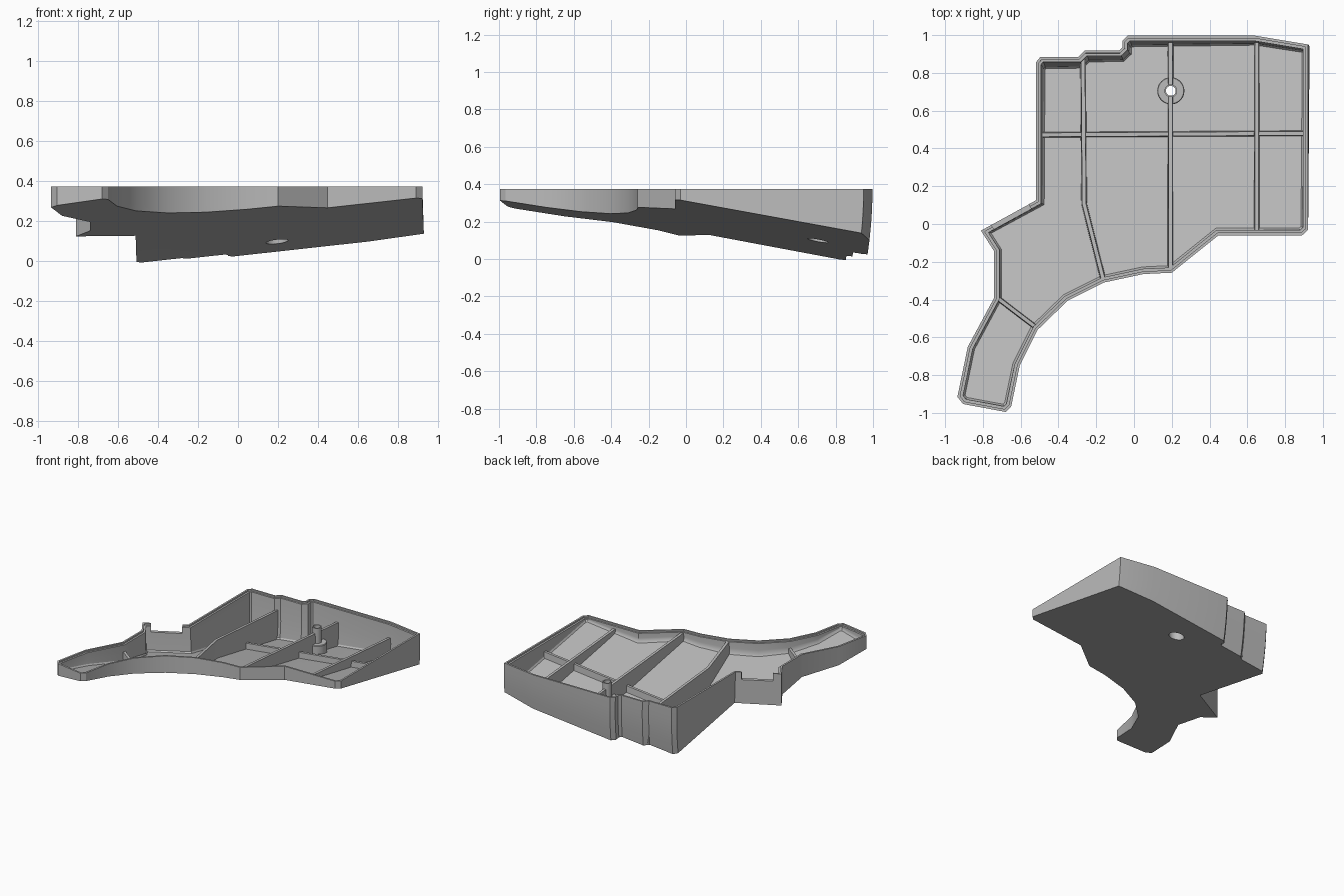
import bpy, bmesh, math
from mathutils import Vector, Matrix

if "Cube" in bpy.data.objects:
    bpy.data.objects.remove(bpy.data.objects["Cube"])

RIM = 0.375
FLOOR = 0.03
POST = (0.195, 0.705)

grey = bpy.data.materials.new("plastic_grey")
grey.use_nodes = True
grey.diffuse_color = (0.5, 0.5, 0.5, 1)
grey.node_tree.nodes["Principled BSDF"].inputs["Base Color"].default_value = (0.5, 0.5, 0.5, 1)

# Plan outline of the rim, clockwise from the back
OUTLINE = [Vector(p) for p in [
    (-.035, .997), (.64, .997), (.922, .95), (.922, -.03), (.89, -.06), (.447, -.06),
    (.2, -.258), (.05, -.265), (-.16, -.31), (-.35, -.405), (-.51, -.56), (-.605, -.75),
    (-.65, -.965), (-.68, -.995), (-.905, -.953), (-.935, -.915), (-.88, -.65),
    (-.74, -.39), (-.74, -.145), (-.81, -.035), (-.52, .125), (-.52, .855), (-.495, .885),
    (-.295, .885), (-.262, .918), (-.08, .918), (-.062, .935), (-.062, .97)]]


def under(x, y):
    """Height of the sloping underside."""
    return 0.11 * (x + 0.5) - 0.18 * (y - 0.85)


def inset(points, d):
    """Offset the clockwise outline inward with mitred corners."""
    out = []
    for i, p in enumerate(points):
        a = (p - points[i - 1]).normalized()
        b = (points[(i + 1) % len(points)] - p).normalized()
        na, nb = Vector((a.y, -a.x)), Vector((b.y, -b.x))
        out.append(p + (na + nb) * (d / (1 + na.dot(nb))))
    return out


def lean(p, z):
    """Walls lean slightly, and the back wall curves in towards the bottom."""
    t = (RIM - z) / RIM
    back = 0.03 * t * t if p.y > 0.8 else 0
    return Vector((p.x + 0.012 * t * (p.y > 0), p.y - back, z))


def finish(name, bm):
    bmesh.ops.recalc_face_normals(bm, faces=bm.faces)
    mesh = bpy.data.meshes.new(name)
    bm.to_mesh(mesh)
    bm.free()
    mesh.materials.append(grey)
    ob = bpy.data.objects.new(name, mesh)
    bpy.context.collection.objects.link(ob)
    return ob


def select(ob):
    bpy.ops.object.select_all(action='DESELECT')
    bpy.context.view_layer.objects.active = ob
    ob.select_set(True)


def cut(ob, cutters):
    select(ob)
    for c in cutters:
        mod = ob.modifiers.new("cut", 'BOOLEAN')
        mod.operation, mod.solver, mod.object = 'DIFFERENCE', 'EXACT', c
        bpy.ops.object.modifier_apply(modifier=mod.name)


def cylinder(name, r, z0, z1):
    bm = bmesh.new()
    bmesh.ops.create_cone(bm, cap_ends=True, segments=32, radius1=r, radius2=r, depth=z1 - z0,
                          matrix=Matrix.Translation((*POST, (z0 + z1) / 2)))
    return finish(name, bm)


# Tray shell: rings run up the outside, over the stepped lip and down the inside
def shell():
    bm = bmesh.new()
    rings = []

    def ring(d, height):
        verts = []
        for p in inset(OUTLINE, d):
            z = height(p)
            v = lean(p, z)
            verts.append(bm.verts.new(v))
        rings.append(verts)

    def between(f, lift=0.0):
        return lambda p: (under(p.x, p.y) + lift) * (1 - f) + RIM * f

    for f in (0, 0.25, 0.5, 0.75, 1):
        ring(0, between(f))
    ring(0.014, lambda p: RIM)
    ring(0.014, lambda p: RIM - 0.012)
    ring(0.028, lambda p: RIM - 0.012)
    ring(0.028, between(0.4, FLOOR))
    ring(0.03, between(0, FLOOR + 0.012))
    ring(0.038, between(0, FLOOR))
    n = len(OUTLINE)
    for lo, hi in zip(rings, rings[1:]):
        for i in range(n):
            j = (i + 1) % n
            bm.faces.new((lo[i], lo[j], hi[j], hi[i]))
    for end in (rings[0], rings[-1]):
        bmesh.ops.triangulate(bm, faces=[bm.faces.new(end)])
    return finish("tray_shell", bm)


# Rib following a plan path, rooted in the floor, with a given top height
def rib(name, path, width, top):
    bm = bmesh.new()
    pts = [Vector(p) for p in path]
    rows = []
    for i, p in enumerate(pts):
        d = (pts[min(i + 1, len(pts) - 1)] - pts[max(i - 1, 0)]).normalized()
        side = Vector((-d.y, d.x)) * width / 2
        base = under(p.x, p.y) + 0.012
        rows.append([bm.verts.new((q.x, q.y, z)) for q, z in (
            (p - side * 1.2, base), (p + side * 1.2, base),
            (p + side * 0.8, top(p)), (p - side * 0.8, top(p)))])
    for a, b in zip(rows, rows[1:]):
        for i in range(4):
            j = (i + 1) % 4
            bm.faces.new((a[i], a[j], b[j], b[i]))
    bm.faces.new(rows[0])
    bm.faces.new(rows[-1])
    return finish(name, bm)


# Screw post: hollow pin on a wide collar, revolved from a profile
def screw_post():
    bm = bmesh.new()
    profile = [(.055, .118), (.072, .118), (.072, .205), (.068, .21), (.034, .21),
               (.034, .33), (.026, .33), (.026, .185), (.055, .185)]
    vs = [bm.verts.new((POST[0] + r, POST[1], z)) for r, z in profile]
    edges = [bm.edges.new((vs[i - 1], vs[i])) for i in range(len(vs))]
    bmesh.ops.spin(bm, geom=vs + edges, cent=(*POST, 0), axis=(0, 0, 1),
                   angle=math.tau, steps=32, use_duplicate=False)
    bmesh.ops.remove_doubles(bm, verts=bm.verts, dist=1e-4)
    return finish("screw_post", bm)


def long_top(p):
    return 0.34 - 0.078 * p.y


tray = shell()
ribs = [
    rib("right_long_rib", [(-.27, .87), (-.264, .105), (-.165, -.285)], 0.026, long_top),
    rib("middle_long_rib", [(.193, .96), (.193, -.235)], 0.026, long_top),
    rib("left_long_rib", [(.65, .96), (.65, -.045)], 0.026, long_top),
    rib("cross_rib", [(-.505, .472), (.91, .48)], 0.026,
        lambda p: under(p.x, p.y) + FLOOR + 0.045),
    rib("arm_rib", [(-.725, -.39), (-.515, -.55)], 0.024, lambda p: 0.31),
]
post = screw_post()

# Screw hole and counterbore from below
bore = cylinder("bore_cutter", 0.026, -0.2, 0.6)
counterbore = cylinder("counterbore_cutter", 0.055, -0.2, 0.185)

# Notch in the rim of the short diagonal side wall
a, b = Vector((-.81, -.035)), Vector((-.52, .125))
mid, along = a.lerp(b, 0.53), b - a
bm = bmesh.new()
bmesh.ops.create_cube(bm, size=1, matrix=(
    Matrix.Translation((mid.x, mid.y, 0.37)) @ Matrix.Rotation(math.atan2(along.y, along.x), 4, 'Z')
    @ Matrix.Diagonal((along.length * 0.68, 0.12, 0.11, 1))))
notch = finish("notch_cutter", bm)

cut(tray, [counterbore, notch])
cut(ribs[1], [bore, counterbore])
for c in (bore, counterbore, notch):
    bpy.data.objects.remove(c)

for ob in [tray, post] + ribs:
    select(ob)
    bpy.ops.object.shade_smooth_by_angle(angle=math.radians(30))
